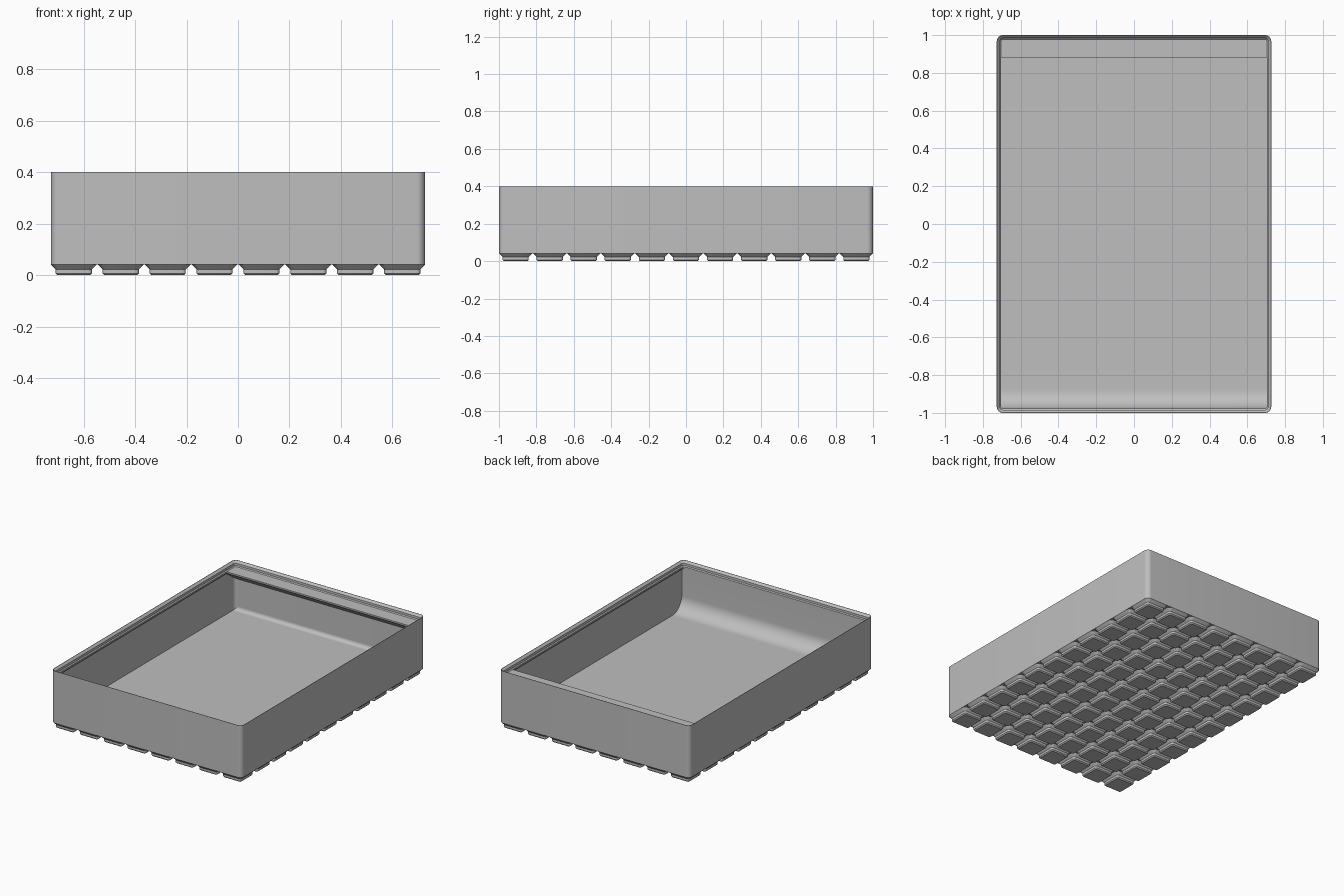
import bpy, bmesh, math

cube = bpy.data.objects.get("Cube")
if cube:
    bpy.data.objects.remove(cube, do_unlink=True)

MM = 2 / 230.5                     # model units per millimetre
NX, NY, PITCH = 8, 11, 21 * MM
HX, HY = (NX * 21 - 0.5) / 2 * MM, 1.0
FOOT_H, FLOOR, LIP, TOP = 4.75 * MM, 7 * MM, 42 * MM, 0.4
RADIUS, WALL, LIP_D = 3.75 * MM, 0.95 * MM, 2.6 * MM

grey = bpy.data.materials.new("light grey")
grey.use_nodes = True
GREY = (0.52, 0.52, 0.52, 1)
grey.diffuse_color = GREY
grey.node_tree.nodes["Principled BSDF"].inputs["Base Color"].default_value = GREY


def ring(bm, cx, cy, hx, hy, inset, z, segs):
    """Rounded rectangle whose corner radius shrinks with the inset."""
    r = max(RADIUS - inset, 0.3 * MM)
    hx, hy = hx - inset - r, hy - inset - r
    verts = []
    for q, (sx, sy) in enumerate([(1, 1), (-1, 1), (-1, -1), (1, -1)]):
        for i in range(segs + 1):
            a = (q + i / segs) * math.pi / 2
            verts.append(bm.verts.new((cx + sx * hx + r * math.cos(a),
                                       cy + sy * hy + r * math.sin(a), z)))
    return verts


def loft(bm, profile, cx, cy, hx, hy, segs, cap_end=True):
    """Stack of rings given as (inset, z), capped at the ends."""
    rings = [ring(bm, cx, cy, hx, hy, d, z, segs) for d, z in profile]
    for a, b in zip(rings, rings[1:]):
        for i in range(len(a)):
            j = (i + 1) % len(a)
            bm.faces.new((a[i], a[j], b[j], b[i]))
    bm.faces.new(rings[0][::-1])
    if cap_end:
        bm.faces.new(rings[-1])


def finish(bm, name, recalc=True):
    if recalc:
        bmesh.ops.recalc_face_normals(bm, faces=bm.faces)
    mesh = bpy.data.meshes.new(name)
    bm.to_mesh(mesh)
    bm.free()
    mesh.materials.append(grey)
    ob = bpy.data.objects.new(name, mesh)
    bpy.context.collection.objects.link(ob)
    return ob


def activate(ob):
    bpy.ops.object.select_all(action='DESELECT')
    ob.select_set(True)
    bpy.context.view_layer.objects.active = ob


def smooth(ob):
    activate(ob)
    bpy.ops.object.shade_smooth_by_angle(angle=math.radians(30))


def arc(cy, cz, r, start, end, n=14):
    return [(cy + r * math.cos(math.radians(start + (end - start) * i / n)),
             cz + r * math.sin(math.radians(start + (end - start) * i / n)))
            for i in range(n + 1)]


# Open box: outer wall, stacking lip, lip support, inner wall and floor
bm = bmesh.new()
ledge = LIP_D - 0.7 * MM
rim = 0.3 * MM
loft(bm, [(0, FOOT_H), (0, TOP), (rim, TOP),
          (ledge, TOP - ledge + rim), (ledge, LIP + 0.7 * MM),
          (LIP_D, LIP), (LIP_D, LIP - 1.2 * MM),
          (WALL, LIP - 1.2 * MM - LIP_D + WALL), (WALL, FLOOR)],
     0, 0, HX, HY, 8)
smooth(finish(bm, "bin_body"))

# Grid of stepped feet
bm = bmesh.new()
half = 10.25 * MM
for ix in range(NX):
    for iy in range(NY):
        loft(bm, [(2.95 * MM, 0), (2.15 * MM, 0.8 * MM), (2.15 * MM, 2.6 * MM), (0, FOOT_H)],
             (ix - (NX - 1) / 2) * PITCH, (iy - (NY - 1) / 2) * PITCH,
             half, half, 4, cap_end=False)
smooth(finish(bm, "feet", recalc=False))

# Helper block that trims the inner fittings to the rounded wall
bm = bmesh.new()
loft(bm, [(WALL / 2, FLOOR - 0.01), (WALL / 2, TOP)], 0, 0, HX, HY, 8)
trimmer = finish(bm, "trimmer")
trimmer.hide_render = True


def fitting(name, outline):
    """Side outline (y, z) run across the whole width, trimmed to the wall."""
    bm = bmesh.new()
    face = bm.faces.new([bm.verts.new((-HX - 0.02, y, z)) for y, z in outline])
    moved = bmesh.ops.extrude_face_region(bm, geom=[face])["geom"]
    bmesh.ops.translate(bm, vec=(2 * HX + 0.04, 0, 0),
                        verts=[v for v in moved if isinstance(v, bmesh.types.BMVert)])
    ob = finish(bm, name)
    activate(ob)
    mod = ob.modifiers.new("trim", 'BOOLEAN')
    mod.operation, mod.solver, mod.object = 'INTERSECT', 'EXACT', trimmer
    bpy.ops.object.modifier_apply(modifier=mod.name)
    smooth(ob)


# Finger scoop along the front wall
front, scoop = -HY + LIP_D, 0.1
low = FLOOR - 0.005
fitting("front_scoop", [(-1.02, low), (-1.02, LIP - 0.001), (front, LIP - 0.001)]
        + arc(front + scoop, FLOOR + scoop, scoop, 180, 270)
        + [(front + scoop, low)])

# Small fillet where the back wall meets the floor
back, fil = HY - WALL, 2.8 * MM
fitting("back_fillet", [(1.02, low), (1.02, FLOOR + fil)]
        + arc(back - fil, FLOOR + fil, fil, 0, -90, 8)
        + [(back - fil, low)])

# Label shelf at the back with a sloped underside
tip, edge = 0.882, LIP - 1.2 * MM
drop = (1.02 - tip) * math.tan(math.radians(36))
fitting("label_shelf", [(tip, LIP), (1.02, LIP), (1.02, edge - drop), (tip, edge)])

bpy.data.objects.remove(trimmer, do_unlink=True)
